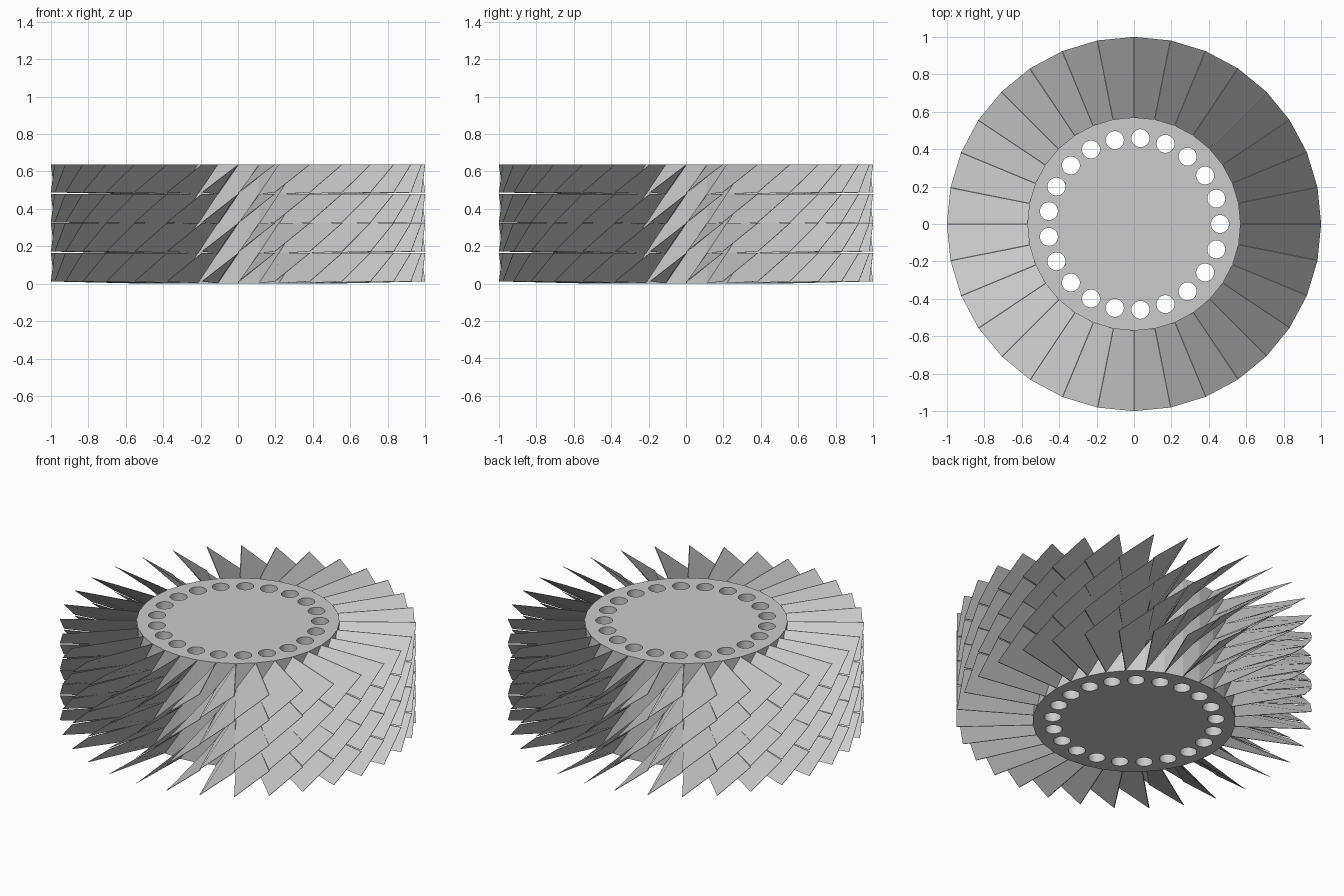
import bpy, bmesh, math
from mathutils import Vector

if "Cube" in bpy.data.objects:
    bpy.data.objects.remove(bpy.data.objects["Cube"])

BLADES, HOLES = 32, 21
HUB_R, TIP_R, HEIGHT = 0.57, 1.0, 0.637
THICK = 0.004
STEP = math.tau / BLADES

metal = bpy.data.materials.new("plain grey metal")
metal.diffuse_color = (0.6, 0.6, 0.6, 1)
metal.use_nodes = True
metal.node_tree.nodes["Principled BSDF"].inputs["Base Color"].default_value = metal.diffuse_color


def make_object(name, bm):
    bmesh.ops.recalc_face_normals(bm, faces=bm.faces)
    mesh = bpy.data.meshes.new(name)
    bm.to_mesh(mesh)
    bm.free()
    mesh.materials.append(metal)
    obj = bpy.data.objects.new(name, mesh)
    bpy.context.collection.objects.link(obj)
    return obj


def polar(r, a, z):
    return Vector((r * math.cos(a), r * math.sin(a), z))


def add_prism(bm, center, r, z0, z1, sides):
    rings = [[bm.verts.new(Vector((center.x, center.y, 0)) + polar(r, math.tau * i / sides, z))
              for i in range(sides)] for z in (z0, z1)]
    bm.faces.new(rings[0][::-1])
    bm.faces.new(rings[1])
    for i in range(sides):
        j = (i + 1) % sides
        bm.faces.new((rings[0][i], rings[0][j], rings[1][j], rings[1][i]))


# hub drum, faceted to match the blades
bm = bmesh.new()
add_prism(bm, Vector(), HUB_R, 0, HEIGHT, BLADES)
hub = make_object("hub", bm)

# ring of through holes
bm = bmesh.new()
for i in range(HOLES):
    add_prism(bm, polar(0.46, math.tau * i / HOLES, 0), 0.048, -0.1, HEIGHT + 0.1, 32)
cutter = make_object("hole_cutter", bm)
cutter.hide_render = True
cutter.hide_viewport = True
cut = hub.modifiers.new("holes", 'BOOLEAN')
cut.operation, cut.solver, cut.object = 'DIFFERENCE', 'EXACT', cutter


# four rows of thin twisted blades, rising counter-clockwise
def add_blade(bm, a, z_in, z_out, z_top):
    b = a + STEP
    corners = [polar(HUB_R - 0.002, a, z_in), polar(TIP_R, a, z_out),
               polar(TIP_R, b, z_top), polar(HUB_R - 0.002, b, z_top)]
    across = polar(1, a + STEP / 2 + math.pi / 2, 0) * THICK
    upper = [bm.verts.new(p) for p in corners]
    lower = [bm.verts.new(p + across) for p in corners]
    bm.faces.new(upper)
    bm.faces.new(lower[::-1])
    for i in range(4):
        j = (i + 1) % 4
        bm.faces.new((upper[i], lower[i], lower[j], upper[j]))


for row, (z_out, z_top) in enumerate([(0.012, 0.164), (0.172, 0.324), (0.328, 0.48), (0.488, HEIGHT)]):
    bm = bmesh.new()
    for i in range(BLADES):
        add_blade(bm, i * STEP, z_out - 0.01, z_out, z_top)
    make_object(f"blade_row_{row + 1}", bm)
